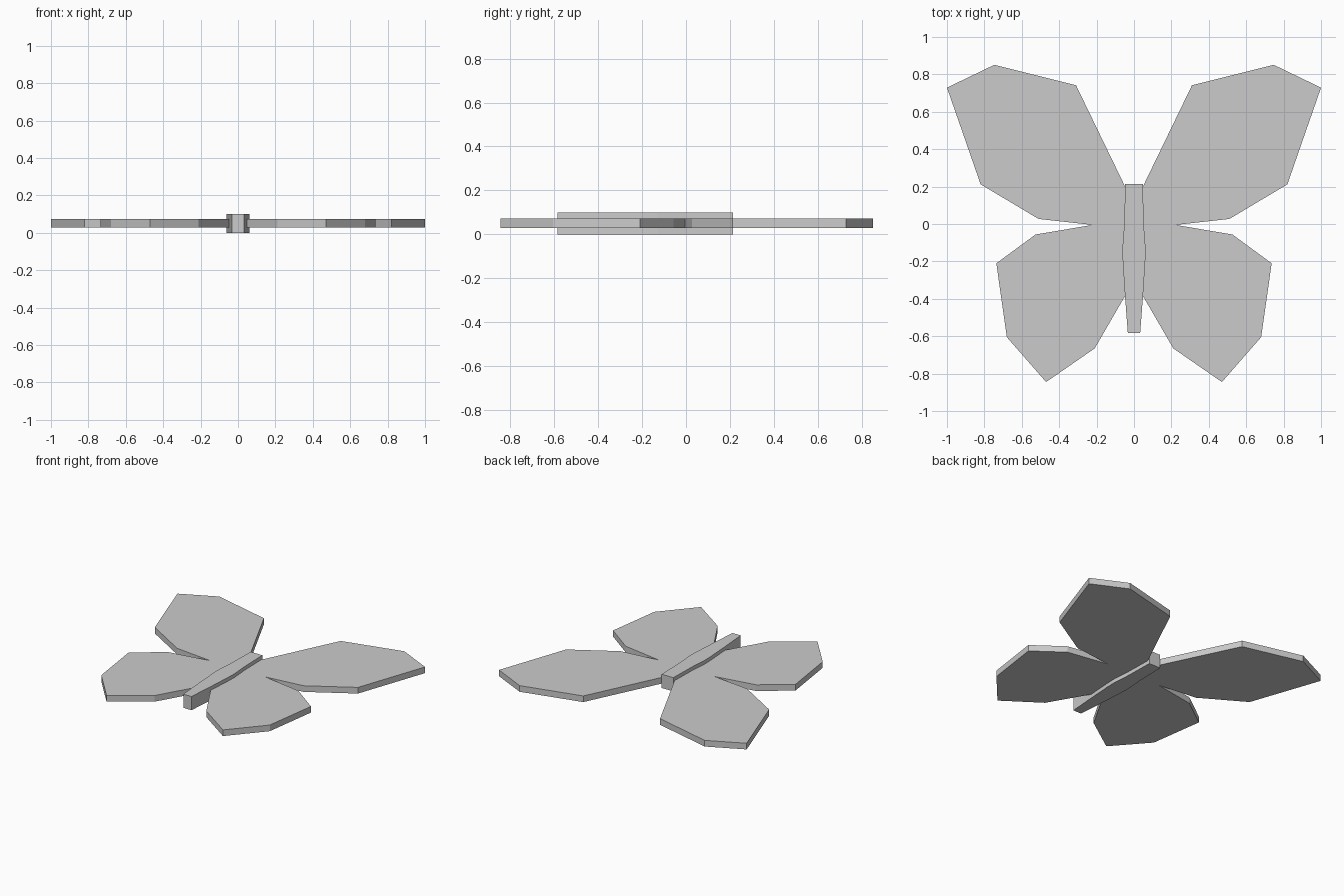
import bpy, bmesh

if "Cube" in bpy.data.objects:
    bpy.data.objects.remove(bpy.data.objects["Cube"])

# One plain grey for everything
grey = bpy.data.materials.new("grey")
grey.use_nodes = True
COLOUR = (0.6, 0.6, 0.6, 1)
grey.diffuse_color = COLOUR
grey.node_tree.nodes["Principled BSDF"].inputs["Base Color"].default_value = COLOUR


def slab(name, outline, z0, z1):
    """Extrude a flat outline from height z0 to z1."""
    bm = bmesh.new()
    face = bm.faces.new([bm.verts.new((x, y, z0)) for x, y in outline])
    ext = bmesh.ops.extrude_face_region(bm, geom=[face], use_keep_orig=True)
    top = [g for g in ext["geom"] if isinstance(g, bmesh.types.BMVert)]
    bmesh.ops.translate(bm, verts=top, vec=(0, 0, z1 - z0))
    bmesh.ops.recalc_face_normals(bm, faces=bm.faces)
    mesh = bpy.data.meshes.new(name)
    bm.to_mesh(mesh)
    bm.free()
    mesh.materials.append(grey)
    obj = bpy.data.objects.new(name, mesh)
    bpy.context.collection.objects.link(obj)
    return obj


# Body: a tapered bar, widest just behind the middle
half_body = [(0.047, 0.214), (0.052, 0.0), (0.062, -0.13),
             (0.060, -0.20), (0.048, -0.385), (0.033, -0.584)]
slab("body", half_body + [(-x, y) for x, y in reversed(half_body)], 0.0, 0.1)

# Wings: upper and lower lobes in one plate per side, rooted inside the body
wing = [(0.03, 0.16), (0.05, 0.205), (0.31, 0.742), (0.747, 0.851),
        (1.0, 0.729), (0.82, 0.212), (0.51, 0.027), (0.222, -0.005),
        (0.526, -0.056), (0.736, -0.21), (0.68, -0.605), (0.47, -0.845),
        (0.21, -0.665), (0.048, -0.385), (0.03, -0.35)]
for side, sign in (("left", 1), ("right", -1)):
    slab(side + "_wings", [(sign * x, y) for x, y in wing], 0.028, 0.073)
